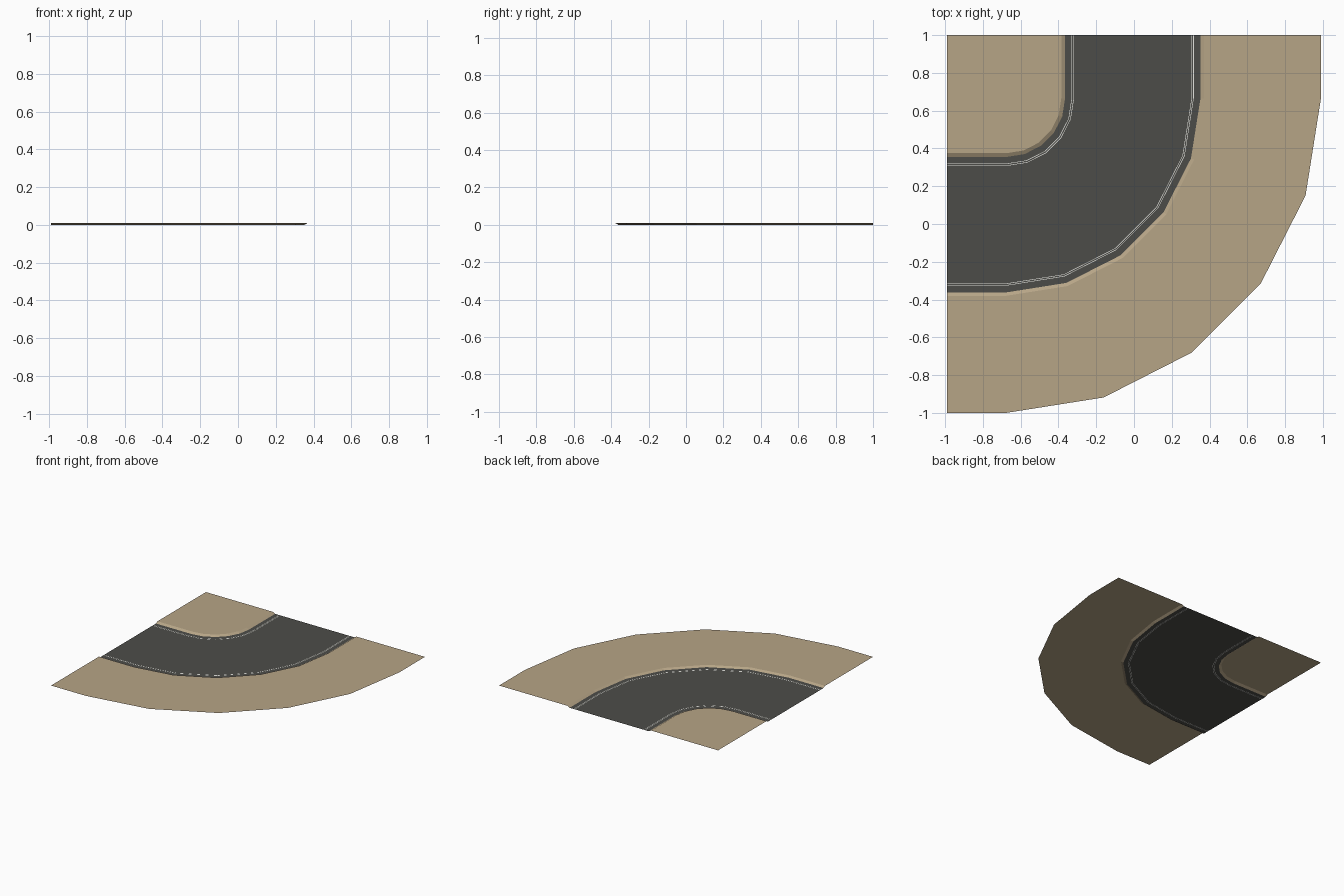
import bpy, bmesh, math

if "Cube" in bpy.data.objects:
    bpy.data.objects.remove(bpy.data.objects["Cube"])

CX, CY = -0.675, 0.665      # centre of the bend
X_END, Y_END = -0.99, 1.0   # where the straight ends stop
SEGS = 5                    # flat segments in the quarter turn
TOP, LOW = 0.011, 0.0       # verge height and road height


def material(name, rgb):
    m = bpy.data.materials.new(name)
    m.diffuse_color = (*rgb, 1)
    m.use_nodes = True
    m.node_tree.nodes["Principled BSDF"].inputs["Base Color"].default_value = m.diffuse_color
    return m


SAND = material("sand", (0.47, 0.375, 0.24))
ASPHALT = material("asphalt", (0.073, 0.073, 0.066))
WHITE = material("line white", (0.8, 0.8, 0.76))


def path(r):
    """Straight, quarter turn, straight, at distance r from the bend centre."""
    pts = [(CX + r, Y_END)]
    for i in range(SEGS + 1):
        a = math.pi / 2 * i / SEGS
        pts.append((CX + r * math.cos(a), CY - r * math.sin(a)))
    pts.append((X_END, CY - r))
    return pts


def finish(name, bm, mats):
    for f in bm.faces:
        f.normal_update()
        if f.normal.z < 0:
            f.normal_flip()
    me = bpy.data.meshes.new(name)
    bm.to_mesh(me)
    bm.free()
    for m in mats:
        me.materials.append(m)
    ob = bpy.data.objects.new(name, me)
    bpy.context.collection.objects.link(ob)


def sweep(name, profile, mats, pick=lambda band: 0):
    """Sweep a (radius, height) profile round the bend."""
    bm = bmesh.new()
    rows = [[bm.verts.new((x, y, z)) for x, y in path(r)] for r, z in profile]
    for k, (a, b) in enumerate(zip(rows, rows[1:])):
        for i in range(len(a) - 1):
            f = bm.faces.new((a[i], b[i], b[i + 1], a[i + 1]))
            f.material_index = pick(k)
    finish(name, bm, mats)


# Road with a pair of thin painted lines along each edge
W = 0.003
radii = [0.31]
for r in (0.346, 0.356, 0.981, 0.990):
    radii += [r - W / 2, r + W / 2]
radii.append(1.027)
sweep("road", [(r, LOW) for r in radii], [ASPHALT, WHITE], lambda k: k % 2)

# Sloping kerbs and the outer verge
sweep("inner_kerb", [(0.29, TOP), (0.31, LOW)], [SAND])
sweep("outer_kerb", [(1.027, LOW), (1.045, TOP)], [SAND])
sweep("outer_verge", [(1.045, TOP), (1.665, TOP)], [SAND])

# Inner verge fills the corner inside the bend
bm = bmesh.new()
corner = bm.verts.new((X_END, Y_END, TOP))
edge = [bm.verts.new((x, y, TOP)) for x, y in path(0.29)]
for a, b in zip(edge, edge[1:]):
    bm.faces.new((corner, a, b))
finish("inner_verge", bm, [SAND])
